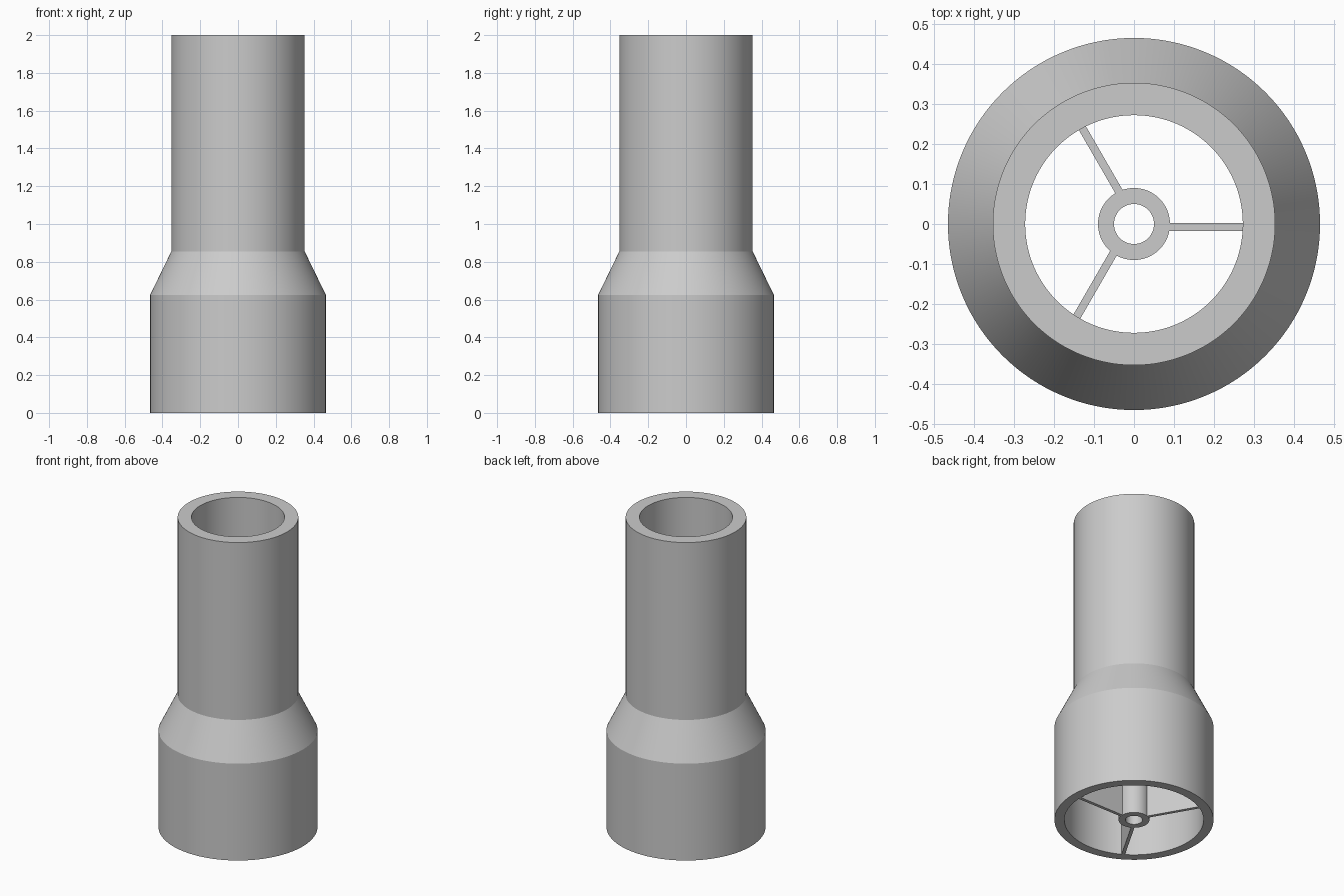
import bpy, bmesh, math
from mathutils import Matrix

cube = bpy.data.objects.get("Cube")
if cube:
    bpy.data.objects.remove(cube, do_unlink=True)

grey = bpy.data.materials.new("plain grey")
grey.use_nodes = True
colour = (0.6, 0.6, 0.6, 1)
grey.diffuse_color = colour
grey.node_tree.nodes["Principled BSDF"].inputs["Base Color"].default_value = colour


def finish(name, bm, smooth=False):
    bmesh.ops.recalc_face_normals(bm, faces=bm.faces)
    mesh = bpy.data.meshes.new(name)
    bm.to_mesh(mesh)
    bm.free()
    mesh.materials.append(grey)
    obj = bpy.data.objects.new(name, mesh)
    bpy.context.collection.objects.link(obj)
    if smooth:
        bpy.ops.object.select_all(action='DESELECT')
        obj.select_set(True)
        bpy.context.view_layer.objects.active = obj
        bpy.ops.object.shade_smooth_by_angle(angle=math.radians(18))
    return obj


def revolve(name, profile, sides):
    """Spin a closed (radius, height) outline around z."""
    bm = bmesh.new()
    verts = [bm.verts.new((r, 0, z)) for r, z in profile]
    edges = [bm.edges.new((v, verts[i - 1])) for i, v in enumerate(verts)]
    bmesh.ops.spin(bm, geom=verts + edges, cent=(0, 0, 0), axis=(0, 0, 1),
                   angle=math.tau, steps=sides, use_merge=True)
    bmesh.ops.remove_doubles(bm, verts=bm.verts, dist=1e-5)
    return finish(name, bm, smooth=True)


# Hollow body: wide socket, tapered shoulder, narrow pipe
SHOULDER_LOW, SHOULDER_HIGH = 0.625, 0.855
revolve("reducer_body", [
    (0.465, 0), (0.465, SHOULDER_LOW), (0.353, SHOULDER_HIGH), (0.353, 2),
    (0.272, 2), (0.272, SHOULDER_HIGH), (0.407, SHOULDER_LOW), (0.407, 0)], 128)

# Central tube inside the socket
revolve("hub_tube", [(0.09, 0), (0.09, SHOULDER_LOW),
                     (0.05, SHOULDER_LOW), (0.05, 0)], 48)

# Three thin fins joining the tube to the wall, set slightly off centre
START, END, THICK, OFFSET = 0.075, 0.42, 0.02, -0.008
for i in range(3):
    bm = bmesh.new()
    bmesh.ops.create_cube(bm, size=1)
    bmesh.ops.scale(bm, verts=bm.verts, vec=(END - START, THICK, SHOULDER_LOW))
    bmesh.ops.translate(bm, verts=bm.verts,
                        vec=((START + END) / 2, OFFSET, SHOULDER_LOW / 2))
    bmesh.ops.transform(bm, verts=bm.verts,
                        matrix=Matrix.Rotation(i * math.tau / 3, 4, 'Z'))
    finish(f"fin_{i + 1}", bm)
